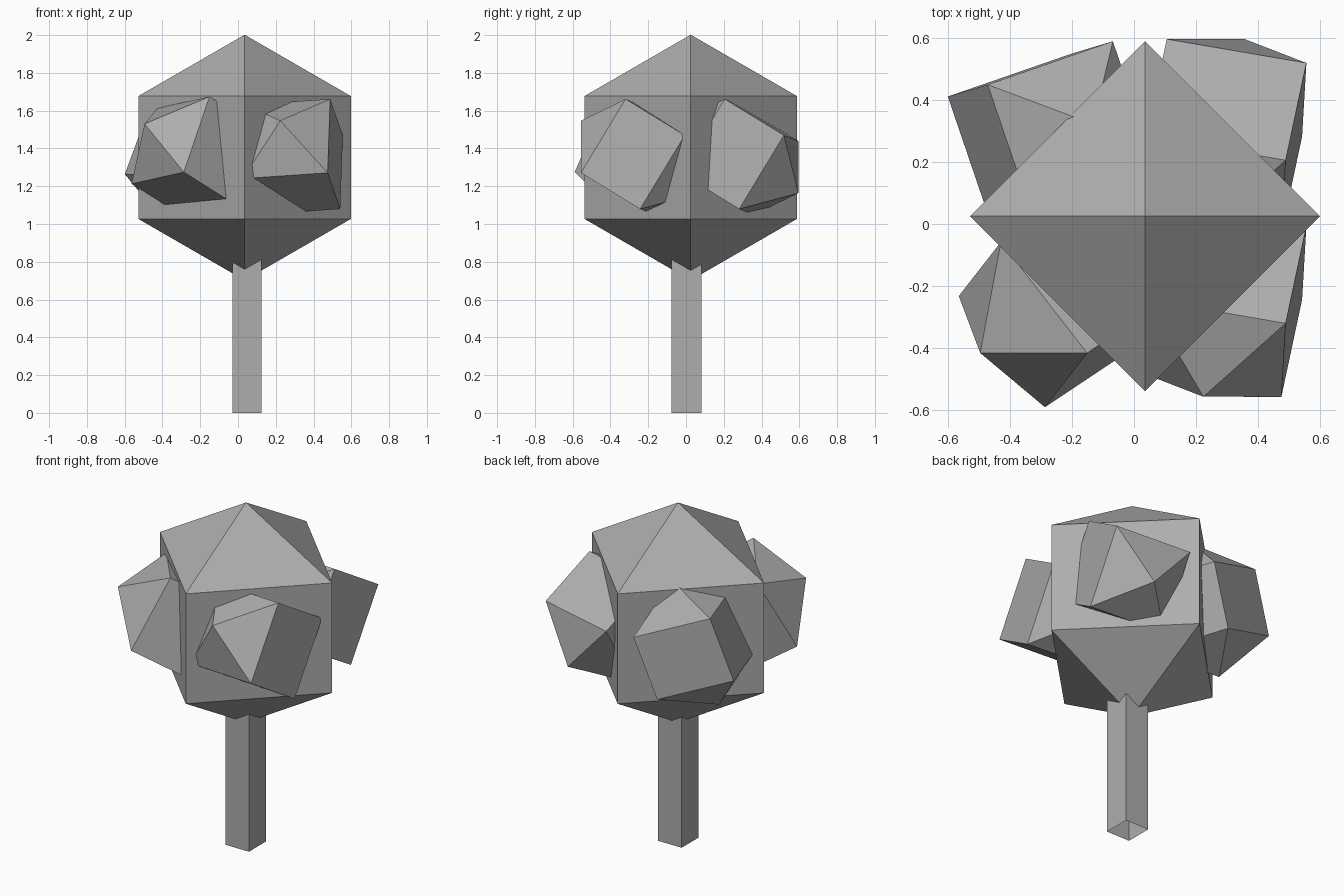
import bpy
import bmesh
from mathutils import Matrix, Vector

cube = bpy.data.objects.get("Cube")
if cube:
    bpy.data.objects.remove(cube, do_unlink=True)

# Single flat grey
grey = bpy.data.materials.new("plain_grey")
grey.use_nodes = True
colour = (0.42, 0.42, 0.42, 1.0)
grey.diffuse_color = colour
grey.node_tree.nodes["Principled BSDF"].inputs["Base Color"].default_value = colour


def finish(name, bm):
    mesh = bpy.data.meshes.new(name)
    bm.to_mesh(mesh)
    bm.free()
    mesh.materials.append(grey)
    obj = bpy.data.objects.new(name, mesh)
    bpy.context.collection.objects.link(obj)
    return obj


def leaf_cluster(name, centre, radius, pole=(0, 0, 1), corner=(1, 0, 0)):
    """Four-sided, two-ring ball; pole and corner are directions from its centre."""
    z = Vector(pole).normalized()
    x = Vector(corner)
    x = (x - z * x.dot(z)).normalized()
    y = z.cross(x)
    turn = Matrix((x, y, z)).transposed().to_4x4()
    bm = bmesh.new()
    bmesh.ops.create_uvsphere(bm, u_segments=4, v_segments=3, radius=radius,
                              matrix=Matrix.Translation(centre) @ turn)
    return finish(name, bm)


# Crown
leaf_cluster("crown", (0.035, 0.025, 1.352), 0.65)

# Side clusters, each tilted its own way; the two on the left share a tilt
left_pole, left_corner = (-0.066, -0.31, 0.19), (0.194, -0.075, 0.30)
clusters = {
    "front_left_cluster": ((0.29, -0.243, 1.355), left_pole, left_corner),
    "back_left_cluster": ((0.29, 0.282, 1.355), left_pole, left_corner),
    "front_right_cluster": ((-0.22, -0.232, 1.357), (-0.27, -0.18, 0.17), (-0.073, -0.363, -0.079)),
    "back_right_cluster": ((-0.26, 0.283, 1.353), (-0.127, -0.038, -0.345), (-0.34, 0.127, -0.091)),
}
for name, (centre, pole, corner) in clusters.items():
    leaf_cluster(name, centre, 0.373, pole, corner)

# Trunk: square tube, open at the bottom, its top buried in the crown
bm = bmesh.new()
bmesh.ops.create_cube(bm, size=1, matrix=Matrix.Translation((0.048, 0.003, 0.45))
                      @ Matrix.Diagonal((0.154, 0.158, 0.9, 1)))
bmesh.ops.delete(bm, geom=[f for f in bm.faces if f.normal.z < -0.5], context="FACES_ONLY")
finish("trunk", bm)
